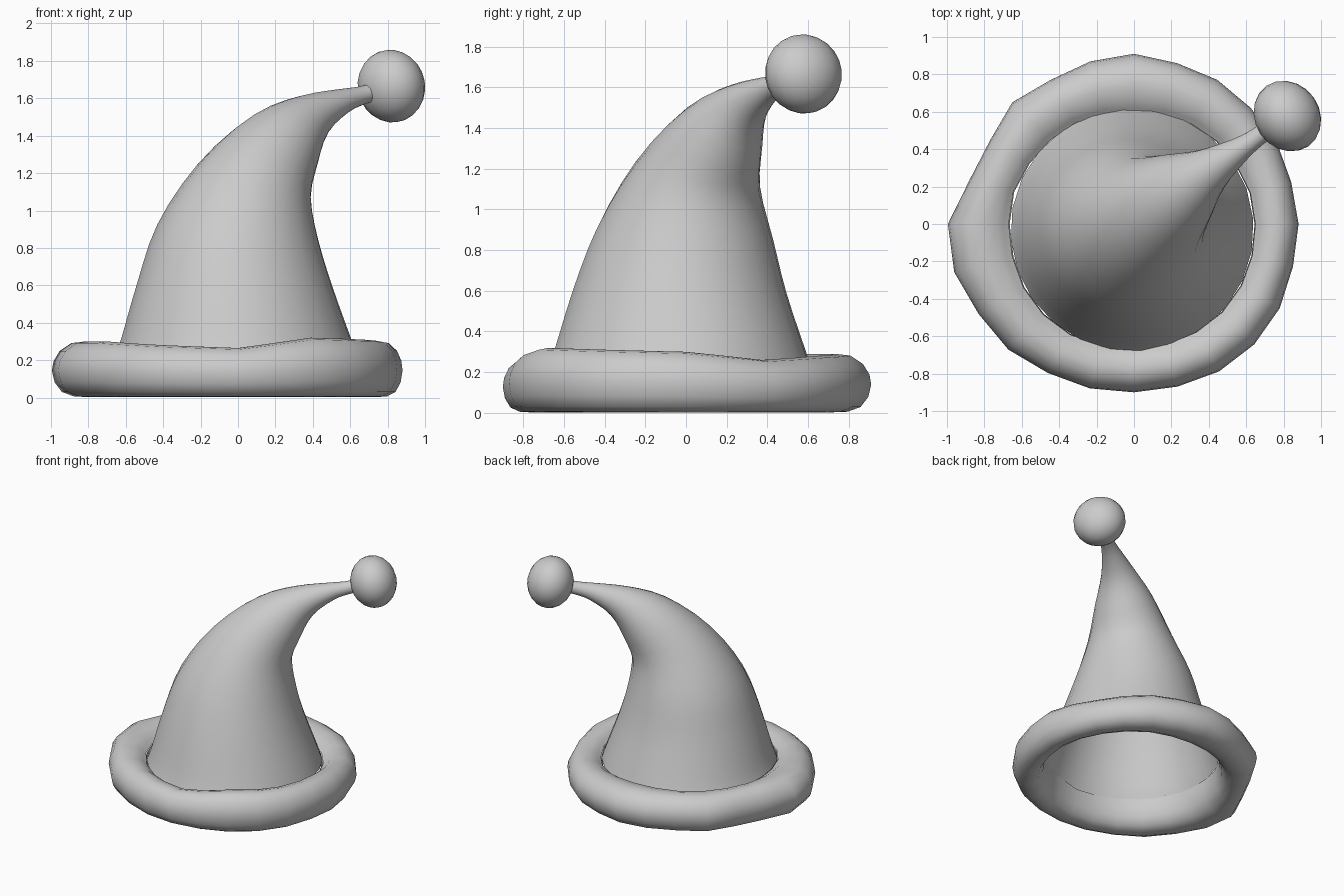
import bpy, bmesh, math
from mathutils import Vector

if "Cube" in bpy.data.objects:
    bpy.data.objects.remove(bpy.data.objects["Cube"])

SEG = 24
LEAN = math.atan2(0.57, 0.82)          # compass direction the tip leans towards


def sample(table, a):
    """Smooth lookup in a table spread evenly round the circle."""
    t = a / (2 * math.pi) * len(table)
    i = int(t + 1e-9)
    f = t - i
    f = f * f * (3 - 2 * f)
    return table[i % len(table)] * (1 - f) + table[(i + 1) % len(table)] * f


def catmull(keys, steps):
    """Smoothly resample rows of numbers."""
    out = []
    for i in range(len(keys) - 1):
        p = [keys[max(0, min(len(keys) - 1, i + k))] for k in (-1, 0, 1, 2)]
        for s in range(steps):
            t = s / steps
            out.append([0.5 * (2 * b + (c - a) * t + (2 * a - 5 * b + 4 * c - d) * t ** 2
                               + (3 * b - a - 3 * c + d) * t ** 3) for a, b, c, d in zip(*p)])
    return out + [list(keys[-1])]


def loft(name, rings):
    """Skin a list of rings."""
    bm = bmesh.new()
    vs = [[bm.verts.new(p) for p in r] for r in rings]
    n = len(rings[0])
    for a, b in zip(vs, vs[1:]):
        for j in range(n):
            k = (j + 1) % n
            bm.faces.new((a[j], a[k], b[k], b[j]))
    bmesh.ops.recalc_face_normals(bm, faces=bm.faces)
    me = bpy.data.meshes.new(name)
    bm.to_mesh(me)
    bm.free()
    me.shade_smooth()
    ob = bpy.data.objects.new(name, me)
    bpy.context.collection.objects.link(ob)
    return ob


angles = [2 * math.pi * j / SEG for j in range(SEG)]

# Fur brim: uneven padded roll, open in the middle where it meets the cone wall
outer = [.88, .87, .88, .88, .89, .89, .91, .90, .89, .92, .89, .91,
         .995, .995, .96, .95, .92, .91, .90, .90, .91, .91, .90, .88]
inner = [.67, .65, .62, .66, .70, .71, .69, .69]
crest = [.30, .26, .28, .29, .29, .29, .30, .30, .28, .265, .32, .31]
section = [(-.1, .80), (0, .86), (.12, .94), (.4, 1.0), (.65, .97), (.86, .83), (.97, .65), (1, .48),
           (.95, .27), (.82, .1), (.6, .02), (.35, .01), (.12, .1), (-.03, .3), (-.1, .55), (-.12, .80)]
rings = []
for f, h in section:
    ring = []
    for a in angles:
        ri, ro = sample(inner, a), sample(outer, a)
        r = ri + f * (ro - ri)
        ring.append((r * math.cos(a), r * math.sin(a), h * sample(crest, a)))
    rings.append(ring)
loft("brim", rings)

# Bent hollow cone: centre x, y, z, radius, tilt in degrees
keys = [(-.01, -.03, .22, .65, 0), (-.01, -.03, .32, .615, 0), (-.015, -.03, .60, .525, 2),
        (0, -.005, .88, .435, 7), (.087, .055, 1.16, .315, 19), (.25, .175, 1.38, .215, 40),
        (.40, .285, 1.51, .125, 57), (.56, .395, 1.585, .068, 70), (.66, .465, 1.615, .05, 74),
        (.73, .515, 1.635, .05, 74)]
d = Vector((math.cos(LEAN), math.sin(LEAN), 0))
side = Vector((-d.y, d.x, 0))
rings = []
for x, y, z, r, tilt in catmull(keys, 3):
    t = math.radians(tilt)
    u = d * math.cos(t) - Vector((0, 0, math.sin(t)))
    rings.append([Vector((x, y, z)) + r * (u * math.cos(a) + side * math.sin(a)) for a in angles])
loft("cone", rings)

# Bobble: ball slightly flattened along the lean direction
bpy.ops.mesh.primitive_uv_sphere_add(segments=20, ring_count=12, radius=1,
                                     location=(.820, .577, 1.665), rotation=(0, -.2, LEAN))
ball = bpy.context.object
ball.name = "bobble"
ball.scale = (.172, .197, .195)
bpy.ops.object.shade_smooth()
